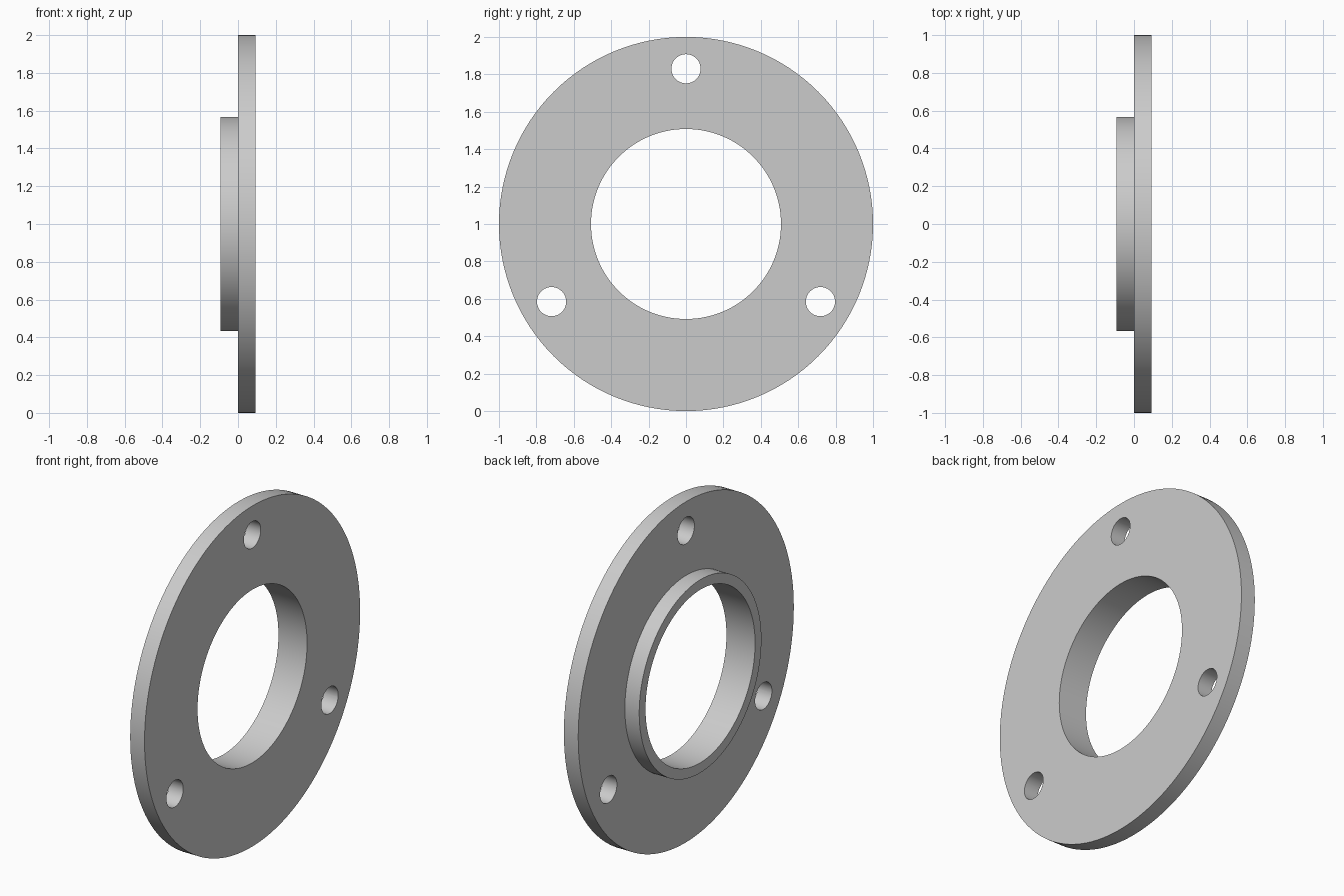
import bpy
import bmesh
import math
from mathutils import Matrix, Vector

cube = bpy.data.objects.get("Cube")
if cube:
    bpy.data.objects.remove(cube, do_unlink=True)

SEGMENTS = 128
THICK = 0.093
OUTER, COLLAR, BORE = 1.0, 0.567, 0.508
BOLT_CIRCLE, BOLT_RADIUS = 0.83, 0.078
CENTRE = Vector((0, 0, 1))

# Plain grey metal
grey = bpy.data.materials.new("plain_grey")
grey.use_nodes = True
colour = (0.6, 0.6, 0.6, 1)
grey.diffuse_color = colour
grey.node_tree.nodes["Principled BSDF"].inputs["Base Color"].default_value = colour


def add_object(name, bm):
    bmesh.ops.recalc_face_normals(bm, faces=bm.faces)
    mesh = bpy.data.meshes.new(name)
    bm.to_mesh(mesh)
    bm.free()
    mesh.materials.append(grey)
    obj = bpy.data.objects.new(name, mesh)
    obj.location = CENTRE
    bpy.context.collection.objects.link(obj)
    return obj


# Flange plate and raised collar, one section revolved about the x axis
section = [(-THICK, BORE), (-THICK, COLLAR), (0, COLLAR),
           (0, OUTER), (THICK, OUTER), (THICK, BORE)]
bm = bmesh.new()
verts = [bm.verts.new((x, 0, r)) for x, r in section]
edges = [bm.edges.new((v, verts[i - 1])) for i, v in enumerate(verts)]
bmesh.ops.spin(bm, geom=verts + edges, cent=(0, 0, 0), axis=(1, 0, 0),
               angle=math.tau, steps=SEGMENTS, use_merge=True)
bmesh.ops.remove_doubles(bm, verts=bm.verts, dist=1e-5)
flange = add_object("flange", bm)

# Three evenly spaced bolt holes, the first at the top
bm = bmesh.new()
for i in range(3):
    turn = Matrix.Rotation(i * math.tau / 3, 4, 'X')
    place = Matrix.Translation((0, 0, BOLT_CIRCLE))
    lie_down = Matrix.Rotation(math.pi / 2, 4, 'Y')
    bmesh.ops.create_cone(bm, cap_ends=True, segments=48, radius1=BOLT_RADIUS,
                          radius2=BOLT_RADIUS, depth=THICK * 4,
                          matrix=turn @ place @ lie_down)
cutter = add_object("bolt_hole_cutter", bm)
cutter.hide_render = True

cut = flange.modifiers.new("bolt_holes", 'BOOLEAN')
cut.operation = 'DIFFERENCE'
cut.solver = 'EXACT'
cut.object = cutter

# Apply the cut, then smooth the round walls and keep the rims sharp
bpy.ops.object.select_all(action='DESELECT')
flange.select_set(True)
bpy.context.view_layer.objects.active = flange
bpy.ops.object.modifier_apply(modifier=cut.name)
bpy.data.objects.remove(cutter, do_unlink=True)
bpy.ops.object.shade_smooth_by_angle(angle=math.radians(30))
